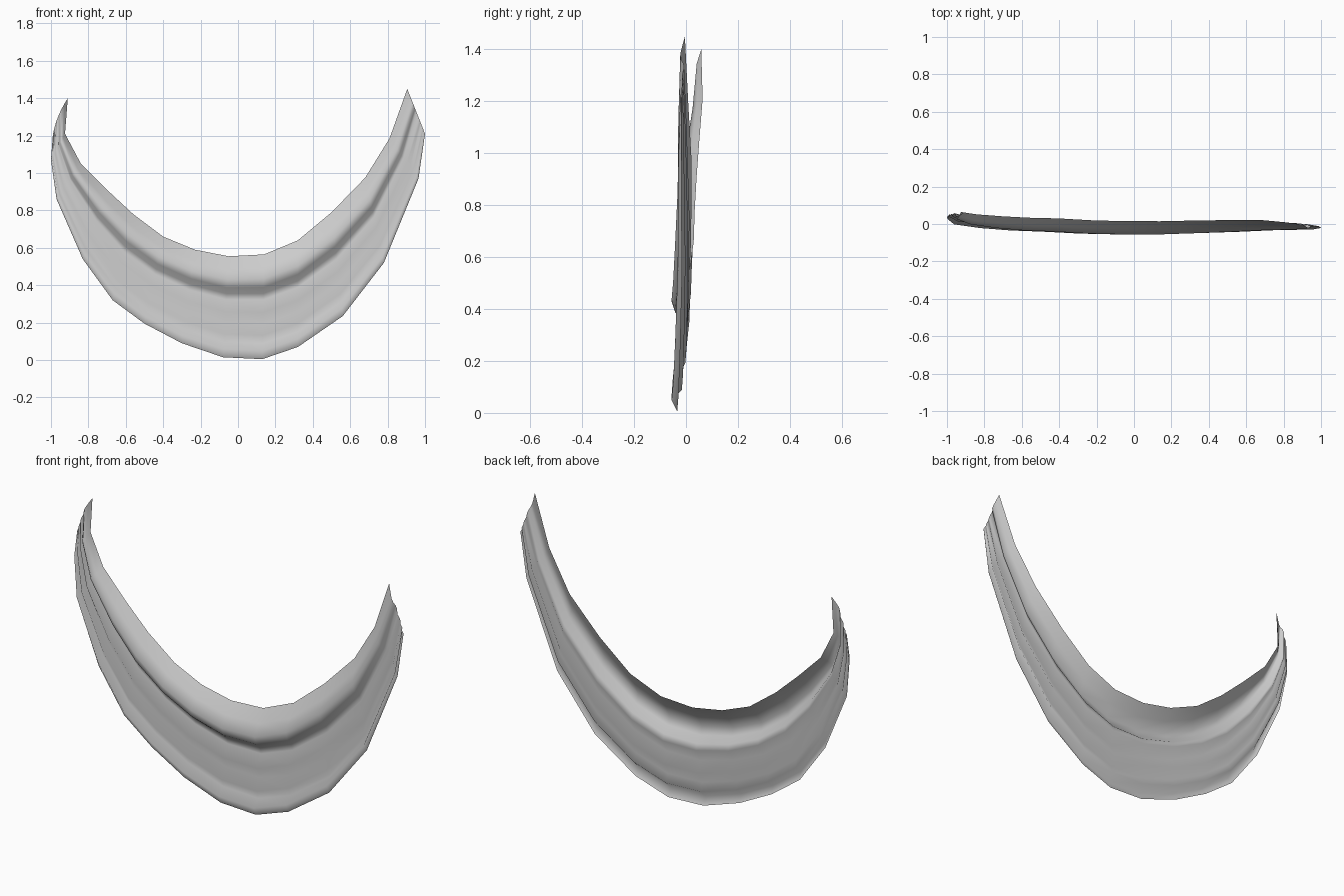
import bpy
import bmesh
from mathutils import Vector

if "Cube" in bpy.data.objects:
    bpy.data.objects.remove(bpy.data.objects["Cube"], do_unlink=True)

# Cloth colour
cloth = bpy.data.materials.new("grey cloth")
cloth.use_nodes = True
cloth.diffuse_color = (0.6, 0.6, 0.6, 1)
cloth.node_tree.nodes["Principled BSDF"].inputs["Base Color"].default_value = (0.6, 0.6, 0.6, 1)

# Upper and lower hems (x, z), from the right end to the left end
upper = [(-.91, 1.40), (-.925, 1.21), (-.84, 1.05), (-.70, .91), (-.56, .78),
         (-.40, .66), (-.23, .59), (-.05, .555), (.14, .565), (.32, .64),
         (.50, .79), (.68, .975), (.81, 1.185), (.905, 1.45)]
lower = [(-.99, 1.2), (-1, 1.07), (-.97, .86), (-.83, .54), (-.67, .32),
         (-.50, .195), (-.30, .09), (-.08, .015), (.13, .005), (.32, .07),
         (.56, .235), (.78, .52), (.965, .97), (1, 1.21)]

# Depth of the cloth at each column
depth = [.05, .045, .025, .01, 0, -.005, -.015, -.02, -.02, -.015,
         -.01, -.005, -.01, -.013]

# Fold section: (share of the way down, offset toward the back)
folds = [(0, .035), (.12, -.005), (.23, -.036), (.31, -.022), (.37, .015),
         (.43, .024), (.55, -.01), (.66, .018), (.77, -.014), (.85, .004),
         (.92, -.036), (1, -.014)]

bm = bmesh.new()
rows = []
last = len(upper) - 1
for i, (a, b, y) in enumerate(zip(upper, lower, depth)):
    side = abs(2 * i / last - 1)
    size = 1 - .75 * side ** 3
    column = []
    for t, offset in folds:
        s = t + .3 * side ** 2 * t * (1 - t)
        p = Vector((a[0], 0, a[1])).lerp(Vector((b[0], 0, b[1])), s)
        p.y = y + offset * size
        # Gathered end bows outward between the hems
        if i == 0:
            p.x -= .05 * s * (1 - s)
        column.append(bm.verts.new(p))
    rows.append(column)

for left, right in zip(rows, rows[1:]):
    for k in range(len(folds) - 1):
        face = bm.faces.new((left[k], left[k + 1], right[k + 1], right[k]))
        face.smooth = True

mesh = bpy.data.meshes.new("draped_swag")
bm.to_mesh(mesh)
bm.free()
mesh.materials.append(cloth)
swag = bpy.data.objects.new("draped_swag", mesh)
bpy.context.collection.objects.link(swag)
